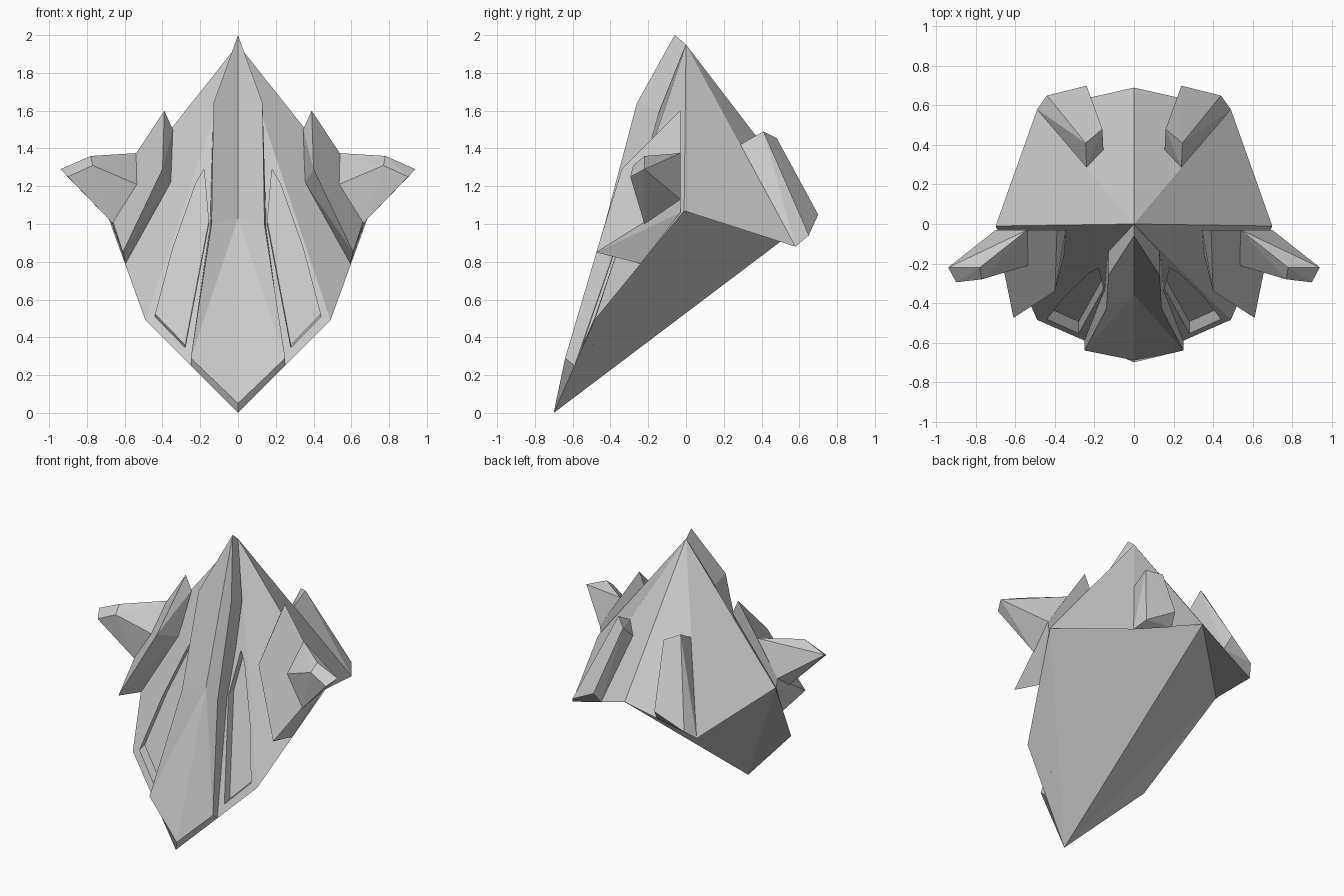
import bpy, bmesh

if "Cube" in bpy.data.objects:
    bpy.data.objects.remove(bpy.data.objects["Cube"])


def make(name, verts, faces=None):
    """Mesh from a few points: given faces, or their convex hull."""
    bm = bmesh.new()
    vs = [bm.verts.new(v) for v in verts]
    if faces:
        for f in faces:
            bm.faces.new([vs[i] for i in f])
    else:
        r = bmesh.ops.convex_hull(bm, input=vs)
        junk = set(r["geom_interior"]) | set(r["geom_unused"])
        bmesh.ops.delete(bm, geom=[v for v in junk if isinstance(v, bmesh.types.BMVert)],
                         context='VERTS')
    bmesh.ops.recalc_face_normals(bm, faces=bm.faces[:])
    bmesh.ops.dissolve_limit(bm, angle_limit=0.02, verts=bm.verts[:], edges=bm.edges[:])
    me = bpy.data.meshes.new(name)
    bm.to_mesh(me)
    bm.free()
    ob = bpy.data.objects.new(name, me)
    bpy.context.collection.objects.link(ob)
    return ob


def pair(name, verts):
    """Convex part on both sides of the centre plane."""
    return [make(side + name, [(s * x, y, z) for x, y, z in verts])
            for side, s in (("right_", 1), ("left_", -1))]


def mirrored(centre, side, half_faces):
    """Points and faces of a symmetric solid; side indices follow the centre ones."""
    n, m = len(centre), len(side)
    verts = centre + side + [(-x, y, z) for x, y, z in side]
    other = [[i if i < n else i + m for i in reversed(f)] for f in half_faces]
    return verts, half_faces + other


# Main shell: apex, chin, back point; side, front and back rim corners
shell = make("shell", *mirrored(
    [(0, 0, 1.95), (0, -.70, 0), (0, .69, 1.05)],
    [(.70, -.01, 1.07), (.49, -.485, .49), (.49, .58, .88)],
    [[0, 3, 5], [0, 5, 2], [0, 4, 3], [0, 1, 4], [1, 3, 4], [1, 2, 3], [3, 2, 5]]))

# Recessed slots in the front faces
outline = [(.18, 1.29), (.225, 1.21), (.345, .87), (.44, .51), (.28, .345), (.155, 1.0)]
n = len(outline)
for s in (1, -1):
    front, back = [], []
    for x, z in outline:
        y = -.70 + .359 * z + .08 * x
        front.append((s * x, y - .12, z - .03))
        back.append((s * x, y + .06, z + .015))
    sides = [[i, (i + 1) % n, n + (i + 1) % n, n + i] for i in range(n)]
    cutter = make("slot_cutter", front + back,
                  sides + [list(range(n)), list(range(2 * n - 1, n - 1, -1))])
    cutter.hide_render = True
    cutter.hide_set(True)
    mod = shell.modifiers.new("slot", 'BOOLEAN')
    mod.operation = 'DIFFERENCE'
    mod.solver = 'EXACT'
    mod.object = cutter

# Raised nose panel with a shallow centre valley
make("nose_panel", *mirrored(
    [(0, -.06, 2.0), (0, -.36, 1.03), (0, -.69, .05), (0, 0, 1.95), (0, -.70, 0)],
    [(.13, -.26, 1.64), (.14, -.43, 1.0), (.25, -.64, .29),
     (.13, -.14, 1.60), (.15, -.31, .98), (.25, -.59, .25)],
    [[0, 1, 6, 5], [1, 2, 7], [1, 7, 6],
     [0, 5, 8, 3], [5, 6, 9, 8], [6, 7, 10, 9], [7, 2, 4, 10],
     [3, 8, 9, 10, 4]]))

# Cheek crests
pair("cheek_crest", [
    (.39, -.03, 1.60), (.40, -.34, 1.29), (.61, -.475, .85), (.70, -.03, 1.13),
    (.345, -.03, 1.50), (.355, -.16, 1.22), (.595, -.24, .79), (.69, -.03, 1.06)])

# Side wings
pair("side_wing", [
    (.54, -.03, 1.375), (.535, -.21, 1.21), (.66, -.22, 1.0), (.70, -.03, 1.13),
    (.78, -.22, 1.36), (.94, -.22, 1.29), (.90, -.295, 1.25), (.77, -.28, 1.31)])

# Rear fins
pair("rear_fin", [
    (.245, .41, 1.49), (.16, .48, 1.455), (.24, .285, 1.42), (.155, .375, 1.36),
    (.44, .65, .94), (.24, .70, 1.05), (.49, .58, .88), (.22, .64, .97)])
